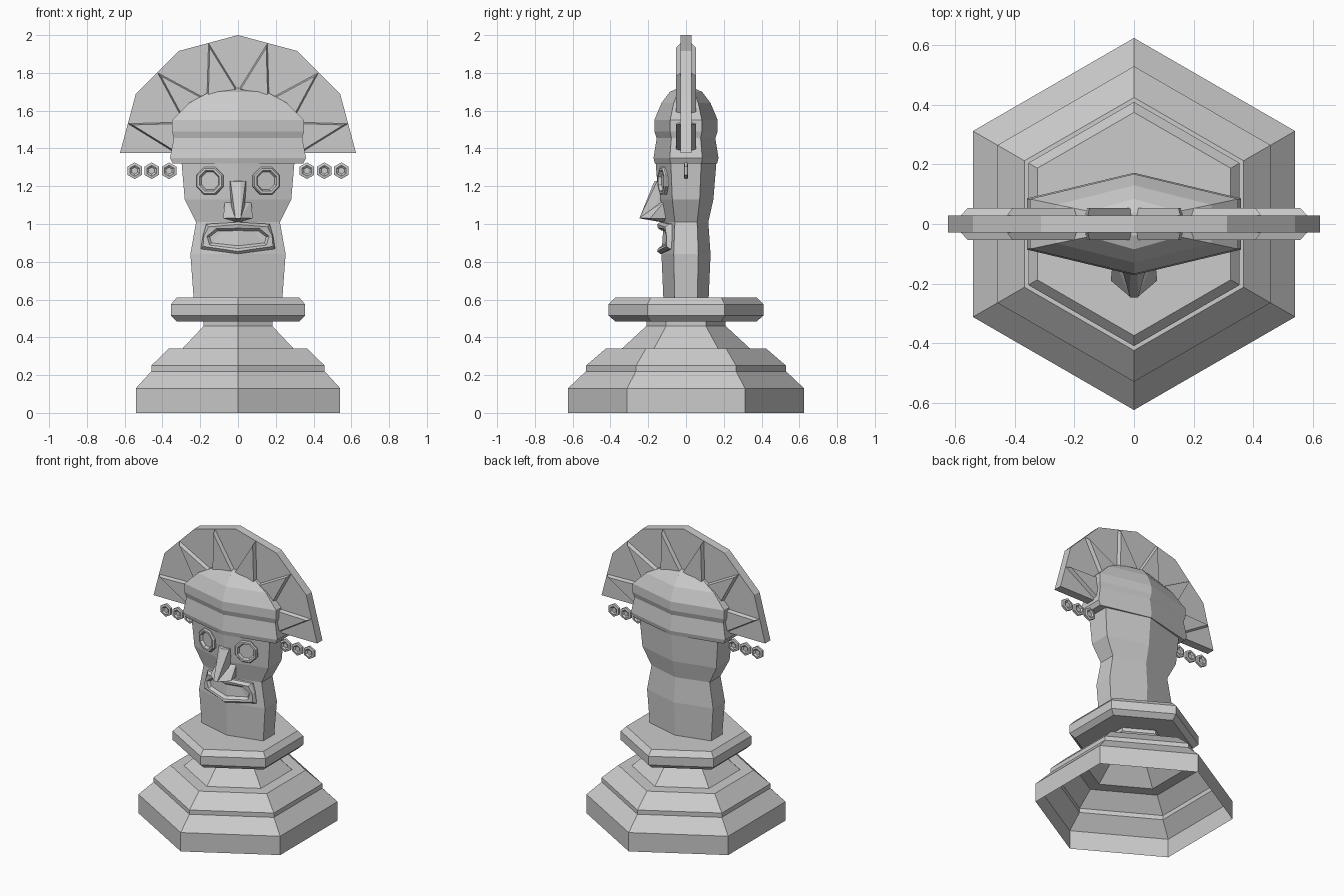
import bpy, bmesh, math
from mathutils import Matrix, Vector

if "Cube" in bpy.data.objects:
    bpy.data.objects.remove(bpy.data.objects["Cube"])

C30 = math.cos(math.radians(30))


def finish(name, bm, matrix=None):
    if matrix:
        bm.transform(matrix)
    bmesh.ops.recalc_face_normals(bm, faces=bm.faces[:])
    me = bpy.data.meshes.new(name)
    bm.to_mesh(me)
    bm.free()
    ob = bpy.data.objects.new(name, me)
    bpy.context.collection.objects.link(ob)
    return ob


def loft(name, loops, cap_start=False, cap_end=True, matrix=None):
    """Bridge closed loops of equal length with quads."""
    bm = bmesh.new()
    rings = [[bm.verts.new(p) for p in loop] for loop in loops]
    n = len(rings[0])
    for a, b in zip(rings, rings[1:]):
        for i in range(n):
            j = (i + 1) % n
            bm.faces.new((a[i], a[j], b[j], b[i]))
    if cap_start:
        bm.faces.new(rings[0])
    if cap_end:
        bm.faces.new(rings[-1])
    return finish(name, bm, matrix)


def ngon(n, rx, ry, z, phase):
    return [(rx * math.cos(phase + 2 * math.pi * i / n),
             ry * math.sin(phase + 2 * math.pi * i / n), z) for i in range(n)]


def hull(name, pts):
    """Convex block from half points mirrored across x."""
    bm = bmesh.new()
    for x, y, z in pts:
        for s in ((1, -1) if x else (1,)):
            bm.verts.new((s * x, y, z))
    bmesh.ops.convex_hull(bm, input=bm.verts[:])
    return finish(name, bm)


def hex_stack(name, rows, **kw):
    """Rows of (half width, half depth, z) hexagons pointing along y."""
    return loft(name, [ngon(6, w / C30, d, z, math.pi / 6) for w, d, z in rows], **kw)


# Stepped hollow pedestal with collar, open underneath
pedestal = [(.625, 0), (.625, .13), (.53, .22), (.53, .25), (.425, .34), (.34, .34),
            (.21, .46), (.21, .485), (.375, .485), (.41, .515), (.41, .575), (.375, .61)]
hex_stack("pedestal", [(r * C30, r, z) for r, z in pedestal])

# Head and neck
hex_stack("head", [(.235, .12, .61), (.252, .13, .84), (.222, .118, 1.01),
                   (.282, .145, 1.13), (.30, .162, 1.34)])

# Cap with brim and domed crown
hex_stack("cap", [(.29, .15, 1.32), (.345, .165, 1.32), (.36, .172, 1.35), (.34, .155, 1.455),
                  (.35, .168, 1.49), (.35, .168, 1.55), (.26, .13, 1.64), (.15, .085, 1.70),
                  (.04, .04, 1.72)], cap_start=True)

# Fan crest: half of a twelve-sided disc
FAN_Z, FAN_R = 1.375, .625


def polar(r, deg, y):
    a = math.radians(deg)
    return Vector((r * math.cos(a), y, FAN_Z + r * math.sin(a)))


loft("fan_crest", [[polar(FAN_R, a, y) for a in range(0, 181, 30)] for y in (-.029, .029)],
     cap_start=True)

# Raised bevelled triangles on both fan faces
for side in (-1, 1):
    for a in range(15, 180, 30):
        tri = [polar(.604, a, side * .028), polar(.33, a + 15, side * .028),
               polar(.33, a - 15, side * .028)]
        mid = sum(tri, Vector()) / 3
        top = [mid + (p - mid) * .86 + Vector((0, side * .026, 0)) for p in tri]
        loft("fan_ray", [tri, top])

# Hanging pendants: hexagonal discs with dished centres on cords
for s in (-1, 1):
    for x in (.365, .457, .547):
        prof = [(.018, .003), (.029, .011), (.044, .008),
                (.044, -.008), (.029, -.011), (.018, -.003)]
        m = Matrix.Translation((s * x, 0, 1.282)) @ Matrix.Rotation(math.pi / 2, 4, 'X')
        loft("pendant", [ngon(6, r, r, h, math.pi / 6) for r, h in prof], True, True, m)
        loft("pendant_cord", [ngon(4, .006, .006, z, math.pi / 4) for z in (1.32, 1.38)], True)

# Octagonal eye rims lying on the slanted face planes
for s in (-1, 1):
    m = (Matrix.Translation((s * .147, -.114, 1.228)) @ Matrix.Rotation(s * math.radians(14.7), 4, 'Z')
         @ Matrix.Rotation(math.pi / 2, 4, 'X'))
    prof = [(.079, -.012), (.079, .012), (.072, .02), (.059, .02), (.050, .004)]
    loft("eye_rim", [ngon(8, r, r, h, math.pi / 8) for r, h in prof], matrix=m)

# Nose: bridge wedge and flared nostril block
hull("nose_bridge", [(.045, -.12, 1.228), (.04, -.152, 1.228), (.03, -.12, 1.03),
                     (.012, -.168, 1.225), (.014, -.247, 1.03), (.036, -.16, 1.10),
                     (0, -.12, 1.008)])
hull("nostrils", [(.03, -.12, 1.125), (.07, -.11, 1.125), (.078, -.19, 1.03),
                  (.012, -.246, 1.032), (.06, -.10, 1.03), (0, -.12, 1.008)])


# Mouth: lip ring wrapped to the face ridge
def lip(half, lift):
    full = half + [(-x, z) for x, z in half[-2:0:-1]]
    return [(x, -.123 + .27 * abs(x) - lift, z) for x, z in full]


outer = [(0, 1.01), (.168, 1.0), (.185, .94), (.197, .868), (0, .842)]
ridge = [(0, .998), (.155, .985), (.18, .94), (.185, .882), (0, .855)]
inner = [(0, .978), (.115, .975), (.165, .935), (.15, .888), (0, .87)]
deep = [(0, .965), (.11, .962), (.15, .932), (.14, .9), (0, .885)]
loft("mouth", [lip(outer, -.02), lip(outer, .014), lip(ridge, .03),
               lip(inner, .026), lip(deep, .006)])
